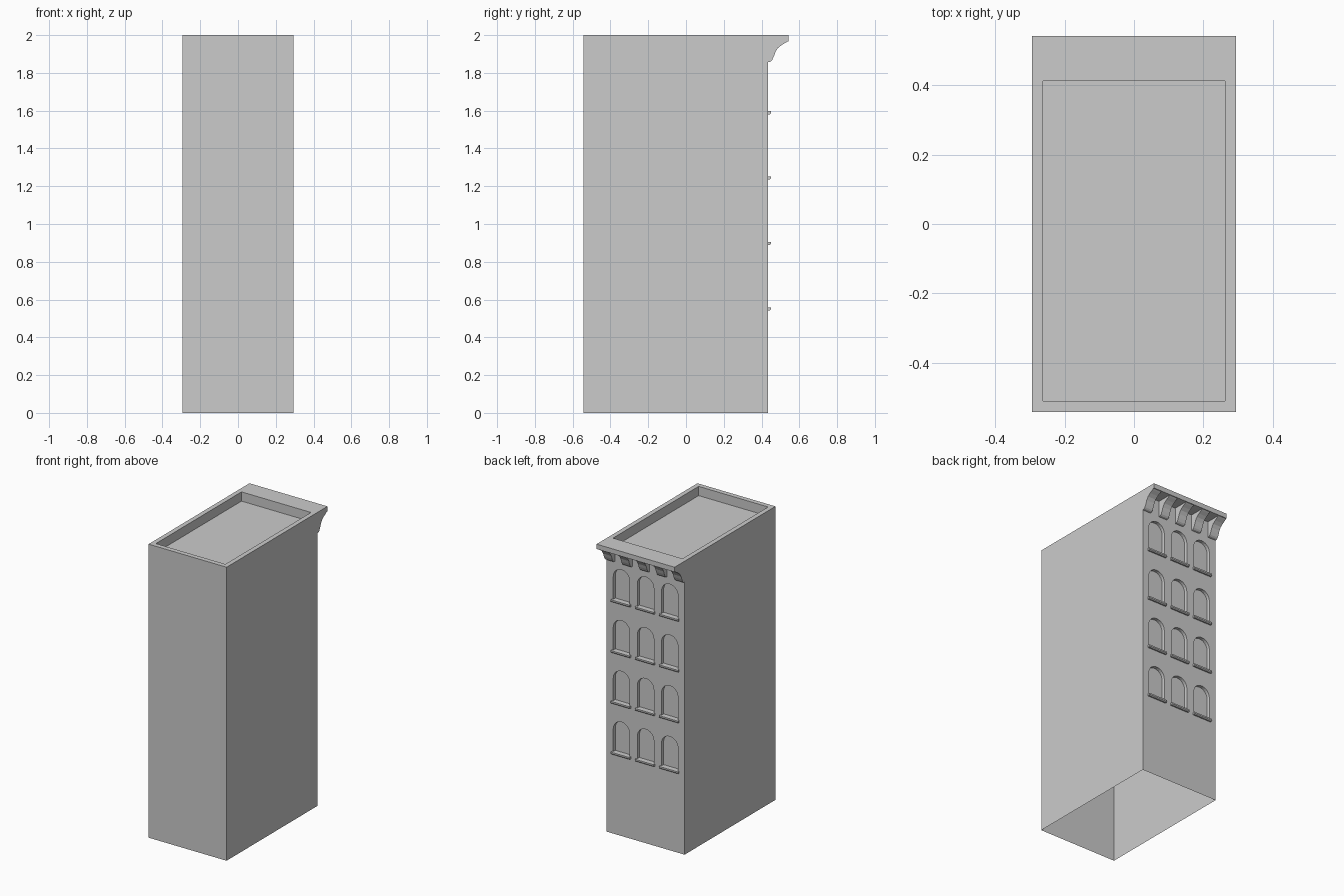
import bpy, bmesh, math

if "Cube" in bpy.data.objects:
    bpy.data.objects.remove(bpy.data.objects["Cube"])

WALL = 0.435      # back facade plane
EDGE = 0.543      # outer extent in y
HALF = 0.294      # half width


def prism(bm, pts, offset):
    """Extrude a closed polygon along an offset vector."""
    verts = [bm.verts.new(p) for p in pts]
    face = bm.faces.new(verts)
    ext = bmesh.ops.extrude_face_region(bm, geom=[face])
    new = [v for v in ext["geom"] if isinstance(v, bmesh.types.BMVert)]
    bmesh.ops.translate(bm, verts=new, vec=offset)


def side_prism(bm, profile, x, width):
    """Extrude a (y, z) profile across x, centred on x."""
    prism(bm, [(x - width / 2, y, z) for y, z in profile], (width, 0, 0))


def finish(bm, name):
    bmesh.ops.recalc_face_normals(bm, faces=bm.faces)
    mesh = bpy.data.meshes.new(name)
    bm.to_mesh(mesh)
    bm.free()
    ob = bpy.data.objects.new(name, mesh)
    bpy.context.collection.objects.link(ob)
    return ob


def drop_faces(bm, test):
    bm.normal_update()
    bmesh.ops.delete(bm, geom=[f for f in bm.faces if test(f)], context='FACES')


# Main block with overhanging cornice slab
bm = bmesh.new()
side_prism(bm, [(-EDGE, 0), (WALL, 0), (WALL, 1.967), (EDGE, 1.967),
                (EDGE, 2), (-EDGE, 2)], 0, HALF * 2)
body = finish(bm, "building_shell")

# Cutters: sunken roof and arched window recesses
columns = [-0.182, 0, 0.182]
rows = [0.551 + 0.346 * i for i in range(4)]
R, DEPTH, SPRING = 0.062, 0.022, 0.163
bm = bmesh.new()
prism(bm, [(-0.262, -0.51, 1.937), (0.262, -0.51, 1.937),
           (0.262, 0.412, 1.937), (-0.262, 0.412, 1.937)], (0, 0, 0.2))
for x in columns:
    for z in rows:
        y, base = WALL - DEPTH, z + 0.008
        pts = [(x - R, y, base), (x + R, y, base)]
        for i in range(13):
            a = math.pi * i / 12
            pts.append((x + R * math.cos(a), y, z + SPRING + R * math.sin(a)))
        prism(bm, pts, (0, DEPTH + 0.03, 0))
cutter = finish(bm, "recess_cutter")
cutter.hide_render = True

mod = body.modifiers.new("recesses", 'BOOLEAN')
mod.operation, mod.solver, mod.object = 'DIFFERENCE', 'EXACT', cutter
bpy.context.view_layer.objects.active = body
bpy.ops.object.modifier_apply(modifier=mod.name)
bpy.data.objects.remove(cutter)

# The block is open underneath
bm = bmesh.new()
bm.from_mesh(body.data)
drop_faces(bm, lambda f: f.normal.z < -0.9 and f.calc_center_median().z < 0.01)
bm.to_mesh(body.data)
bm.free()

# Window sills with a tapered underside
bm = bmesh.new()
for x in columns:
    for z in rows:
        profile = [(WALL, z - 0.008), (WALL + 0.009, z - 0.008), (WALL + 0.015, z - 0.002),
                   (WALL + 0.015, z + 0.008), (WALL, z + 0.008)]
        side_prism(bm, profile, x, 0.142)
drop_faces(bm, lambda f: all(abs(v.co.y - WALL) < 1e-4 for v in f.verts))
finish(bm, "window_sills")

# Curved cornice brackets
curve = [(WALL, 1.967), (WALL, 1.857), (0.448, 1.86), (0.456, 1.868), (0.465, 1.887),
         (0.473, 1.91), (0.486, 1.931), (0.506, 1.947), (0.528, 1.96), (0.538, 1.967)]
W = 0.062
bm = bmesh.new()
for i in range(5):
    side_prism(bm, curve, (i - 2) * (HALF - W / 2) / 2, W)
drop_faces(bm, lambda f: all(abs(v.co.y - WALL) < 1e-4 for v in f.verts)
           or all(abs(v.co.z - 1.967) < 1e-4 for v in f.verts))
finish(bm, "cornice_brackets")
